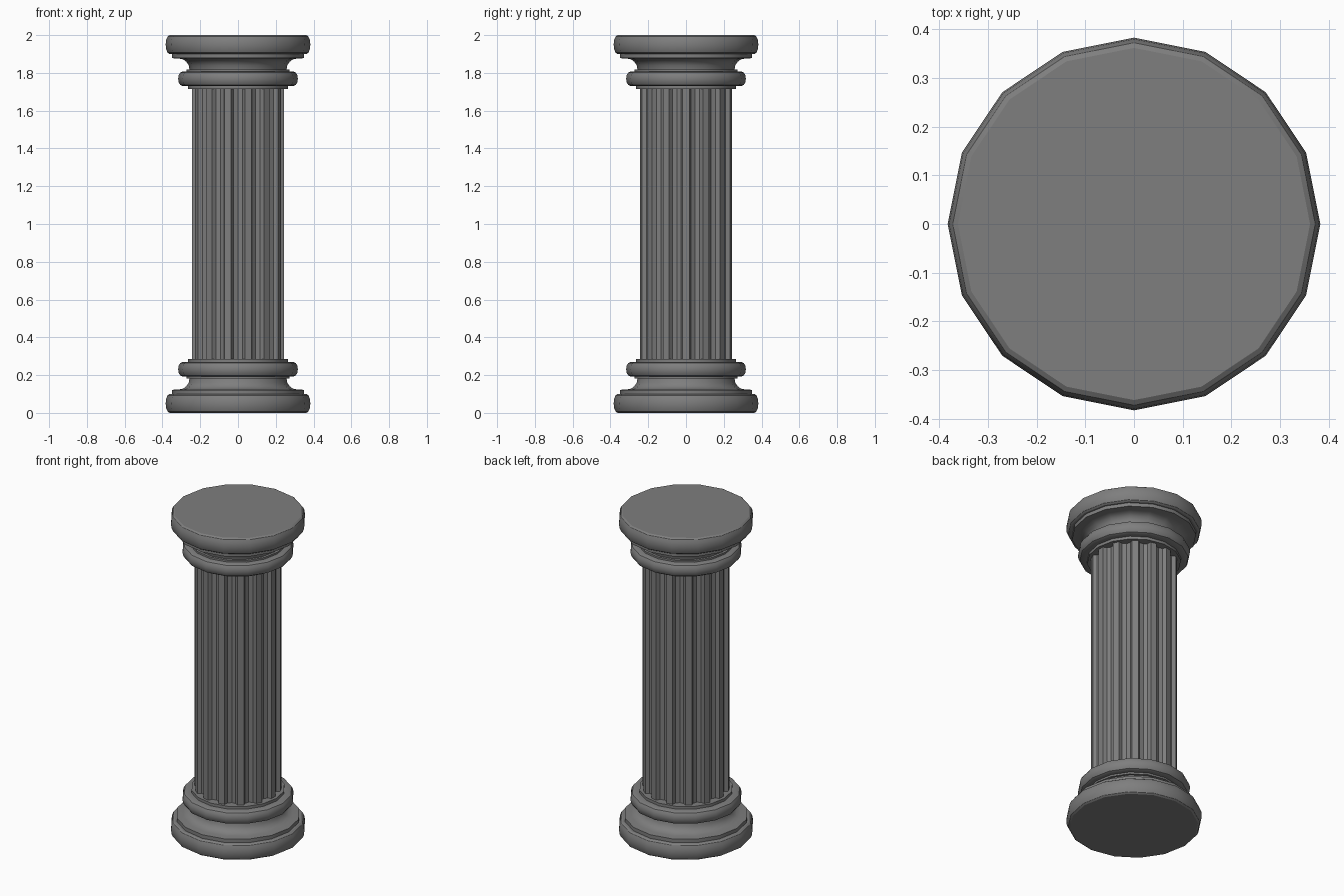
import bpy, bmesh
from math import sin, cos, pi, radians

if "Cube" in bpy.data.objects:
    bpy.data.objects.remove(bpy.data.objects["Cube"], do_unlink=True)

stone = bpy.data.materials.new("grey_stone")
stone.use_nodes = True
GREY = (0.21, 0.21, 0.21, 1)
stone.diffuse_color = GREY
stone.node_tree.nodes["Principled BSDF"].inputs["Base Color"].default_value = GREY

SIDES = 16
FLUTES = 14


def loft(name, rings):
    """Skin a stack of matching point rings and cap both ends."""
    bm = bmesh.new()
    loops = [[bm.verts.new(p) for p in ring] for ring in rings]
    n = len(loops[0])
    for low, high in zip(loops, loops[1:]):
        for i in range(n):
            j = (i + 1) % n
            bm.faces.new((low[i], low[j], high[j], high[i]))
    bm.faces.new(loops[0])
    bm.faces.new(loops[-1])
    bmesh.ops.recalc_face_normals(bm, faces=bm.faces)
    mesh = bpy.data.meshes.new(name)
    bm.to_mesh(mesh)
    bm.free()
    mesh.materials.append(stone)
    obj = bpy.data.objects.new(name, mesh)
    bpy.context.collection.objects.link(obj)
    bpy.ops.object.select_all(action="DESELECT")
    obj.select_set(True)
    bpy.context.view_layer.objects.active = obj
    bpy.ops.object.shade_smooth_by_angle(angle=radians(30))
    return obj


def ring(r, z):
    return [(r * cos(2 * pi * i / SIDES), r * sin(2 * pi * i / SIDES), z)
            for i in range(SIDES)]


def bulge(r_edge, r_max, z0, z1, steps=6):
    """Rounded moulding profile between two heights."""
    return [(r_edge + (r_max - r_edge) * sin(pi * k / steps),
             (z0 + z1) / 2 - (z1 - z0) / 2 * cos(pi * k / steps))
            for k in range(steps + 1)]


# Moulding profile: large roll, fillet, hollow, fillet, small roll, fillet
profile = bulge(0.362, 0.383, 0, 0.1)
profile += [(0.35, 0.1), (0.35, 0.122)]
profile += [(0.312 - 0.055 * sin(a), 0.182 - 0.058 * cos(a))
            for a in (pi / 8 * k for k in range(5))]
profile += [(0.272, 0.182), (0.272, 0.193)]
profile += bulge(0.295, 0.317, 0.193, 0.269)
profile += [(0.265, 0.269), (0.265, 0.286)]

# Base, and the capital as its mirror
loft("base", [ring(r, z) for r, z in profile])
loft("capital", [ring(r, 2 - z) for r, z in profile])

# Fluted shaft: narrow flat ridges between rounded grooves
R, DEPTH, STEPS = 0.245, 0.032, 4
period = 2 * pi / FLUTES
half_land = period * 0.17
section = []
for f in range(FLUTES):
    start = f * period
    section.append((R, start - half_land))
    for k in range(STEPS):
        t = k / STEPS
        angle = start + half_land + (period - 2 * half_land) * (1 - cos(pi * t)) / 2
        section.append((R - DEPTH * sin(pi * t), angle))
loft("shaft", [[(r * cos(a), r * sin(a), z) for r, a in section]
               for z in (0.28, 1.72)])
